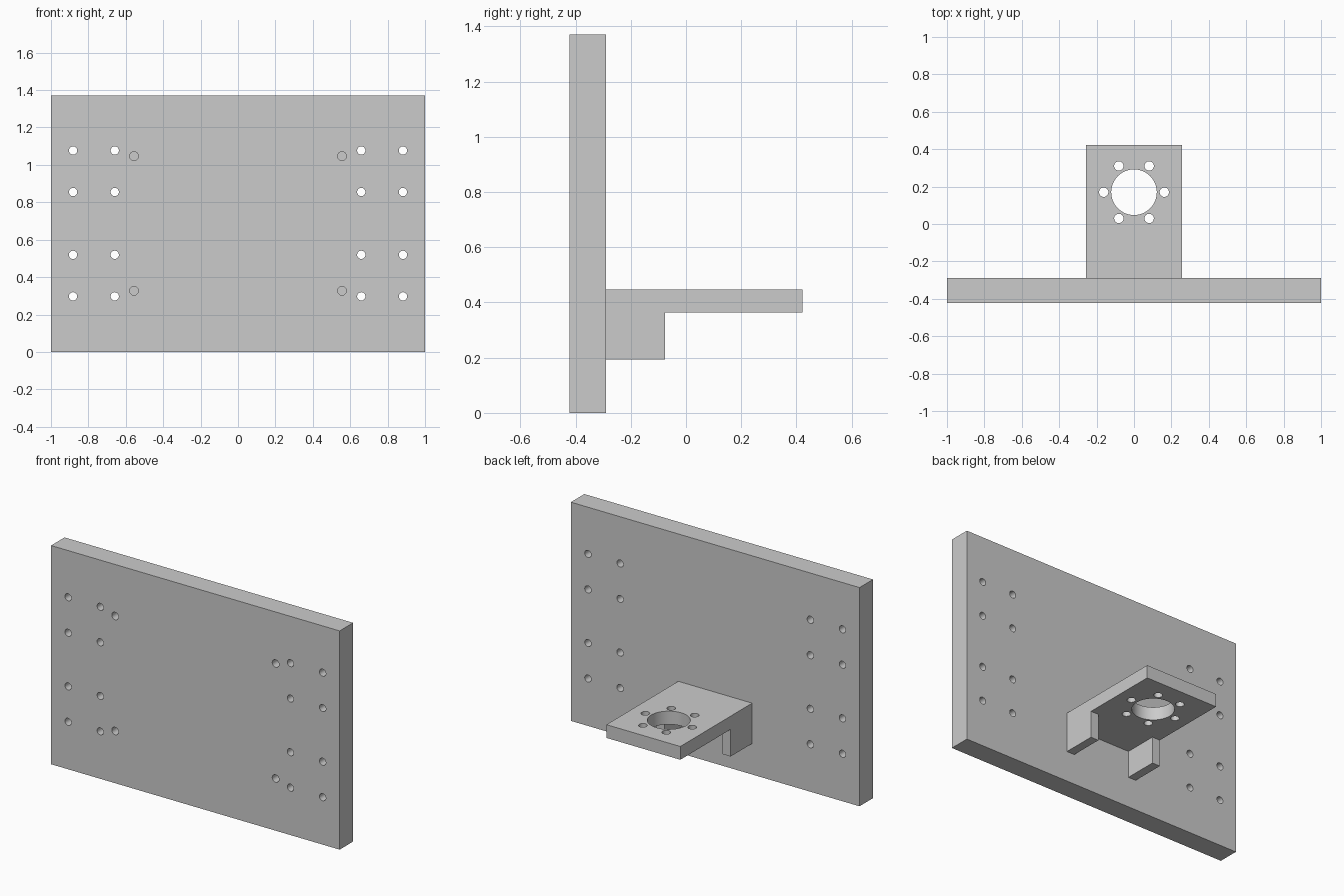
import bpy, bmesh
from math import radians, pi, cos, sin
from mathutils import Matrix, Vector

if "Cube" in bpy.data.objects:
    bpy.data.objects.remove(bpy.data.objects["Cube"])

Y0, YP, YL, Y1 = -0.422, -0.289, -0.076, 0.422   # plate front, plate back, leg end, shelf end
ZL, ZS, ZT = 0.194, 0.364, 0.447                 # leg bottom, shelf bottom, shelf top
W, T = 0.256, 0.055                              # bracket half width, leg thickness


def make_object(name, bm):
    bmesh.ops.recalc_face_normals(bm, faces=bm.faces)
    mesh = bpy.data.meshes.new(name)
    bm.to_mesh(mesh)
    bm.free()
    obj = bpy.data.objects.new(name, mesh)
    bpy.context.collection.objects.link(obj)
    return obj


def drill(obj, holes, axis):
    """Cut round holes given as (centre, radius, length) along Y or Z."""
    bm = bmesh.new()
    rot = Matrix.Rotation(pi / 2, 4, 'X') if axis == 'Y' else Matrix()
    for centre, r, length in holes:
        bmesh.ops.create_cone(bm, cap_ends=True, segments=48, radius1=r, radius2=r,
                              depth=length, matrix=Matrix.Translation(centre) @ rot)
    cutter = make_object("hole_cutter", bm)
    cutter.hide_render = True
    mod = obj.modifiers.new("holes", 'BOOLEAN')
    mod.operation, mod.solver, mod.object = 'DIFFERENCE', 'EXACT', cutter
    bpy.ops.object.select_all(action='DESELECT')
    bpy.context.view_layer.objects.active = obj
    obj.select_set(True)
    bpy.ops.object.modifier_apply(modifier=mod.name)
    bpy.data.objects.remove(cutter)
    bpy.ops.object.shade_smooth_by_angle(angle=radians(30))


# Upright back plate
bm = bmesh.new()
bmesh.ops.create_cube(bm, size=1, matrix=Matrix.Translation((0, (Y0 + YP) / 2, 0.685))
                      @ Matrix.Diagonal((2, YP - Y0, 1.37, 1)))
plate = make_object("back_plate", bm)

# Through holes in 2 x 4 groups, blind holes from the front
holes = []
for s in (-1, 1):
    for x in (0.659, 0.882):
        for z in (0.297, 0.519, 0.855, 1.077):
            holes.append((Vector((s * x, -0.355, z)), 0.0222, 0.3))
    for z in (0.327, 1.047):
        holes.append((Vector((s * 0.556, Y0, z)), 0.0235, 0.2))
drill(plate, holes, 'Y')

# Bracket: U-shaped section pulled back to the leg ends, then shelf pulled further
bm = bmesh.new()
xs, zs = (-W, -W + T, W - T, W), (ZL, ZS, ZT)
v = [[bm.verts.new((x, YP, z)) for z in zs] for x in xs]
for i, j in ((0, 0), (2, 0), (0, 1), (1, 1), (2, 1)):
    bm.faces.new((v[i][j], v[i + 1][j], v[i + 1][j + 1], v[i][j + 1]))
bmesh.ops.delete(bm, geom=[w for w in bm.verts if not w.link_faces], context='VERTS')


def pull(faces, dy, keep):
    ret = bmesh.ops.extrude_face_region(bm, geom=faces, use_keep_orig=keep)["geom"]
    bmesh.ops.translate(bm, vec=(0, dy, 0),
                        verts=[g for g in ret if isinstance(g, bmesh.types.BMVert)])
    return [g for g in ret if isinstance(g, bmesh.types.BMFace)]


ends = pull(bm.faces[:], YL - YP, True)
shelf_ends = [f for f in ends if f.calc_center_median().z > ZS]
pull(shelf_ends, Y1 - YL, False)
bmesh.ops.delete(bm, geom=[f for f in bm.faces if f in shelf_ends], context='FACES_ONLY')
bmesh.ops.recalc_face_normals(bm, faces=bm.faces)
bmesh.ops.dissolve_limit(bm, angle_limit=0.01, verts=bm.verts, edges=bm.edges)
bracket = make_object("shelf_bracket", bm)

# Large bore ringed by six screw holes
bore = Vector((0, 0.17, 0.405))
holes = [(bore, 0.122, 0.3)]
for k in range(6):
    a = k * pi / 3
    holes.append((bore + Vector((cos(a), sin(a), 0)) * 0.162, 0.025, 0.3))
drill(bracket, holes, 'Z')
